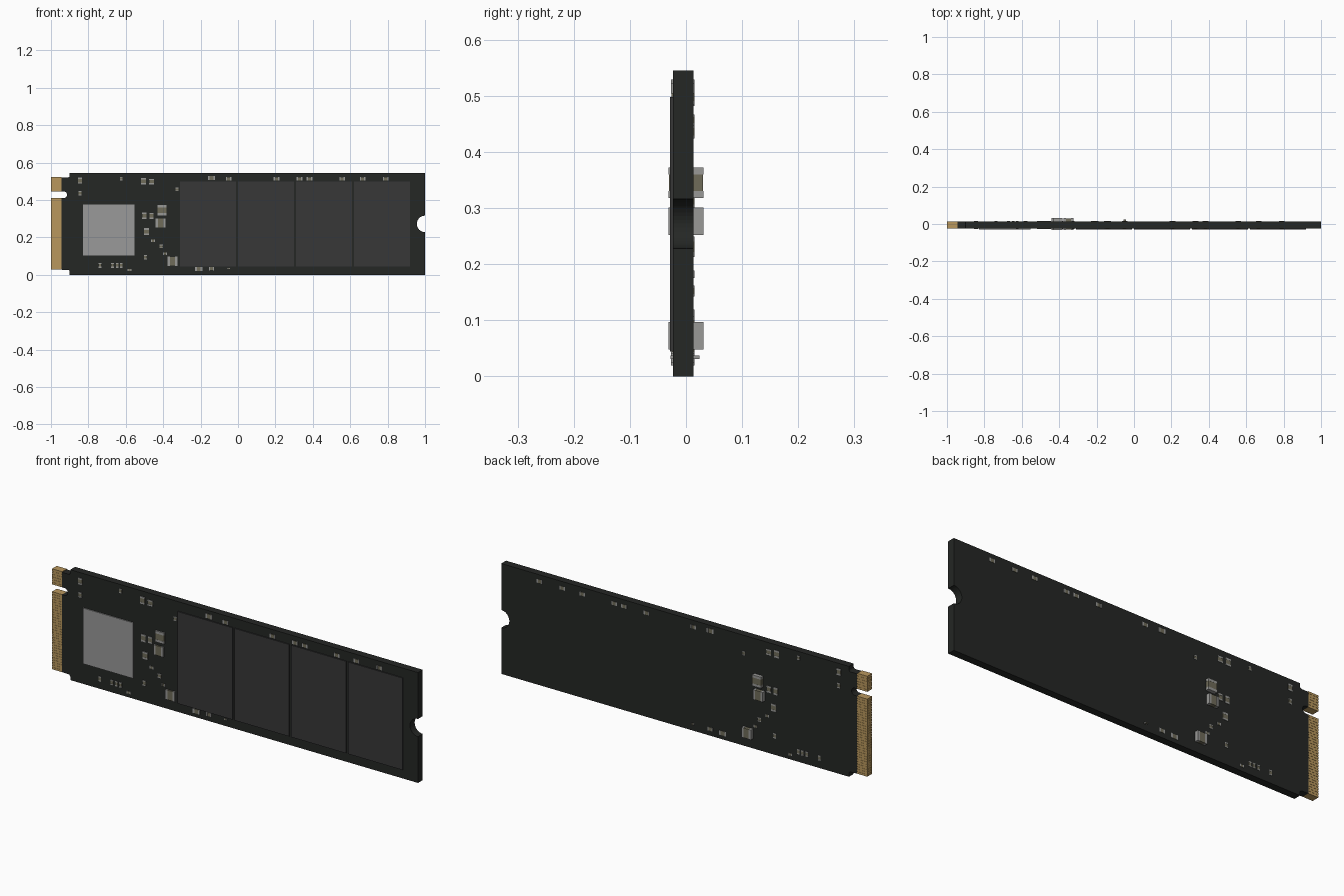
import bpy, bmesh
from math import sin, cos, pi

if "Cube" in bpy.data.objects:
    bpy.data.objects.remove(bpy.data.objects["Cube"])

Y0, Y1 = -0.0235, 0.0135          # board front and back faces


def material(name, rgb):
    m = bpy.data.materials.new(name)
    m.diffuse_color = (*rgb, 1)
    m.use_nodes = True
    m.node_tree.nodes["Principled BSDF"].inputs["Base Color"].default_value = m.diffuse_color
    return m


BOARD = material("board_black", (0.018, 0.020, 0.018))
CHIP = material("chip_black", (0.038, 0.038, 0.039))
LID = material("controller_grey", (0.32, 0.32, 0.32))
GOLD = material("contact_gold", (0.48, 0.31, 0.11))
CERAMIC = material("ceramic_tan", (0.16, 0.15, 0.10))
SOLDER = material("solder_grey", (0.32, 0.32, 0.31))


def make_object(name, bm, mats):
    bmesh.ops.recalc_face_normals(bm, faces=bm.faces)
    me = bpy.data.meshes.new(name)
    bm.to_mesh(me)
    bm.free()
    for m in mats:
        me.materials.append(m)
    ob = bpy.data.objects.new(name, me)
    bpy.context.collection.objects.link(ob)
    return ob


def add_box(bm, x0, x1, y0, y1, z0, z1, mat=0):
    verts = bmesh.ops.create_cube(bm, size=1)["verts"]
    for v in verts:
        v.co.x = x1 if v.co.x > 0 else x0
        v.co.y = y1 if v.co.y > 0 else y0
        v.co.z = z1 if v.co.z > 0 else z0
    for f in {f for v in verts for f in v.link_faces}:
        f.material_index = mat


def box(name, *dims, mat):
    bm = bmesh.new()
    add_box(bm, *dims)
    return make_object(name, bm, [mat])


def arc(cx, cz, r, a0, a1, n=12):
    return [(cx + r * cos(a0 + (a1 - a0) * i / n), cz + r * sin(a0 + (a1 - a0) * i / n))
            for i in range(n + 1)]


# Circuit board: outline with screw notch, connector tab and rounded key slot
KZ, KR = 0.428, 0.018
outline = [(-0.9, 0), (1, 0)]
outline += arc(1, 0.272, 0.044, 1.5 * pi, 0.5 * pi, 20)
outline += [(1, 0.545), (-0.9, 0.545)]
outline += arc(-0.91, 0.53, 0.01, 0, -0.5 * pi, 5)
outline += [(-0.945, 0.52), (-0.945, KZ + KR)]
outline += arc(-0.932, KZ, KR, 0.5 * pi, -0.5 * pi)
outline += [(-0.945, KZ - KR), (-0.945, 0.027)]
outline += arc(-0.91, 0.016, 0.01, 0.5 * pi, 0, 5)
bm = bmesh.new()
face = bm.faces.new([bm.verts.new((x, Y0, z)) for x, z in outline])
ext = bmesh.ops.extrude_face_region(bm, geom=[face])["geom"]
bmesh.ops.translate(bm, vec=(0, Y1 - Y0, 0),
                    verts=[g for g in ext if isinstance(g, bmesh.types.BMVert)])
make_object("circuit_board", bm, [BOARD])

# Gold edge contacts: slightly thinner core with full-thickness pins
for name, z0, z1, count in (("contacts_long", 0.027, KZ - KR, 31),
                            ("contacts_short", KZ + KR, 0.523, 6)):
    bm = bmesh.new()
    add_box(bm, -0.999, -0.945, Y0 + 0.001, Y1 - 0.001, z0 + 0.001, z1 - 0.001)
    pitch = (z1 - z0) / (count - 0.2)
    for i in range(count):
        z = z0 + i * pitch
        add_box(bm, -1, -0.945, Y0, Y1, z, z + 0.8 * pitch)
    make_object(name, bm, [GOLD])

# Memory chips and controller
for i in range(4):
    x = -0.31 + 0.31 * i
    box(f"memory_chip_{i + 1}", x, x + 0.299, -0.0285, Y0 + 0.002, 0.044, 0.498, mat=CHIP)
box("controller_chip", -0.828, -0.554, -0.0285, Y0 + 0.002, 0.102, 0.377, mat=LID)


# Surface parts: ceramic body with solder caps on its ends, showing on both faces
def component(name, x, z, w, h, y0=-0.0265, y1=0.0155, upright=None):
    upright = h > w if upright is None else upright
    bm = bmesh.new()
    e = 0.0006
    if upright:
        c = h * 0.23
        add_box(bm, x - w / 2 + e, x + w / 2 - e, y0 + e, y1 - e, z - h / 2 + c, z + h / 2 - c)
        for a, b in ((z - h / 2, z - h / 2 + c), (z + h / 2 - c, z + h / 2)):
            add_box(bm, x - w / 2, x + w / 2, y0, y1, a, b, 1)
    else:
        c = w * 0.23
        add_box(bm, x - w / 2 + c, x + w / 2 - c, y0 + e, y1 - e, z - h / 2 + e, z + h / 2 - e)
        for a, b in ((x - w / 2, x - w / 2 + c), (x + w / 2 - c, x + w / 2)):
            add_box(bm, a, b, y0, y1, z - h / 2, z + h / 2, 1)
    make_object(name, bm, [CERAMIC, SOLDER])


# Large capacitors
component("large_capacitor_1", -0.407, 0.345, 0.049, 0.055, -0.031, 0.031, True)
component("large_capacitor_2", -0.414, 0.276, 0.054, 0.049, -0.031, 0.031, False)
component("large_capacitor_3", -0.350, 0.0725, 0.052, 0.049, -0.031, 0.031, False)

# Row of small capacitors along the top edge
for i, x in enumerate((-0.05, 0.206, 0.329, 0.382, 0.557, 0.666, 0.79)):
    component(f"edge_capacitor_{i + 1}", x, 0.513, 0.03, 0.018)

# Group of small resistors near the bottom edge
for i, x in enumerate((-0.738, -0.671, -0.646, -0.624)):
    component(f"small_resistor_{i + 1}", x, 0.05, 0.014, 0.025)

# Remaining small parts: x, z, width, height
small = [(-0.845, 0.503, 0.022, 0.032), (-0.845, 0.436, 0.016, 0.025),
         (-0.625, 0.514, 0.014, 0.02), (-0.505, 0.50, 0.026, 0.036),
         (-0.462, 0.498, 0.026, 0.028), (-0.326, 0.457, 0.015, 0.02),
         (-0.142, 0.518, 0.036, 0.022), (-0.50, 0.315, 0.024, 0.036),
         (-0.463, 0.315, 0.022, 0.032), (-0.489, 0.231, 0.028, 0.036),
         (-0.454, 0.182, 0.02, 0.013), (-0.411, 0.152, 0.018, 0.02),
         (-0.495, 0.094, 0.015, 0.025), (-0.39, 0.113, 0.02, 0.013),
         (-0.58, 0.025, 0.02, 0.012), (-0.21, 0.03, 0.038, 0.022),
         (-0.142, 0.033, 0.028, 0.018)]
for i, p in enumerate(small):
    component(f"small_part_{i + 1}", *p)
component("tall_pin_part", -0.05, 0.034, 0.014, 0.007, -0.028, 0.024)
